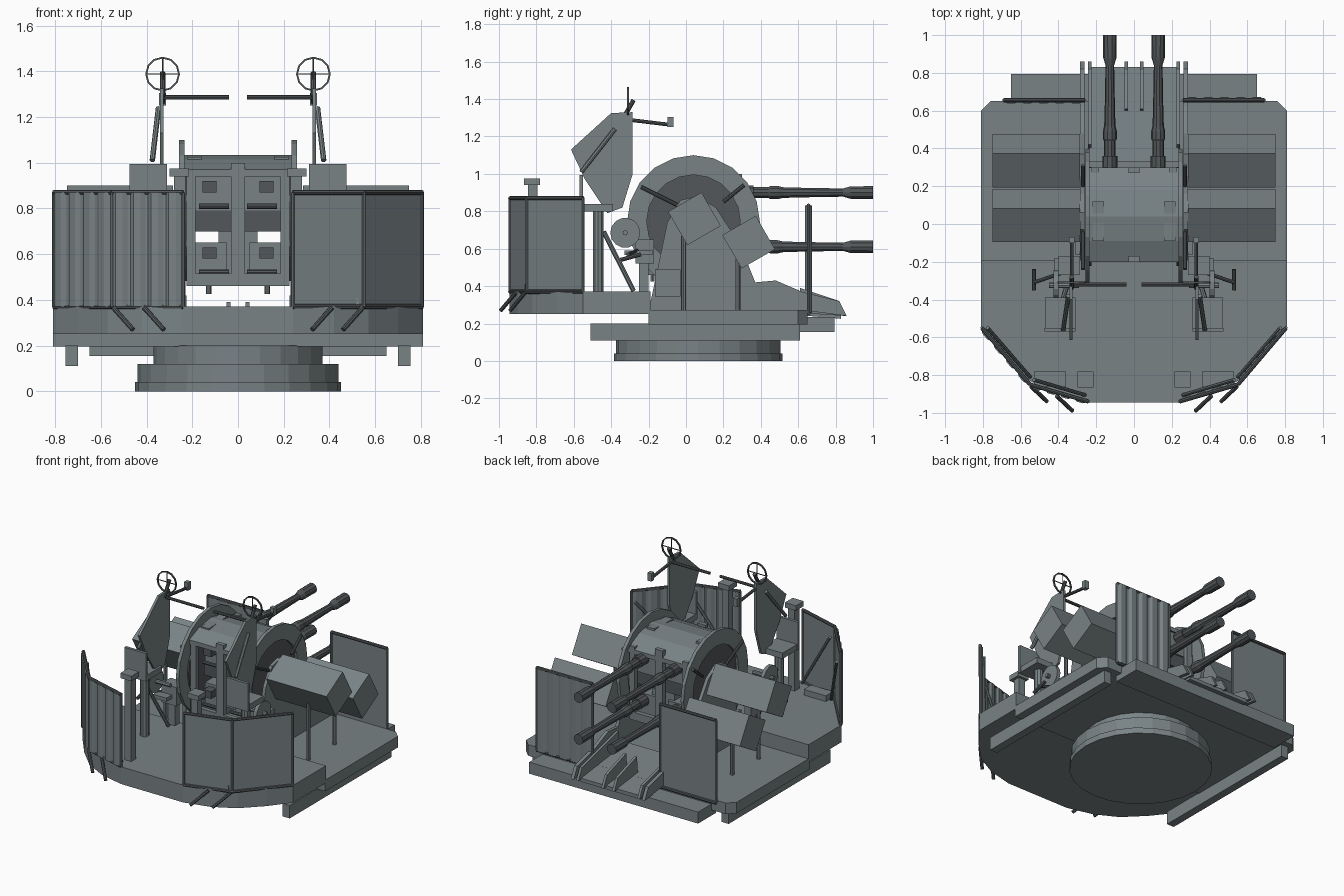
import bpy, bmesh, math
from mathutils import Vector, Matrix

if "Cube" in bpy.data.objects:
    bpy.data.objects.remove(bpy.data.objects["Cube"])


def material(name, rgb):
    m = bpy.data.materials.new(name)
    m.diffuse_color = (*rgb, 1)
    m.use_nodes = True
    m.node_tree.nodes["Principled BSDF"].inputs["Base Color"].default_value = m.diffuse_color
    return m


PAINT = material("grey_paint", (.19, .225, .235))
STEEL = material("dark_steel", (.085, .095, .1))
DARK = ("gun_", "drum_disc", "ring_", "breech", "shield_stay", "drum_lever", "drum_stop",
        "sight_link", "sight_arm", "sight_stem", "training", "muzzle", "cradle_shelf")


def finish(name, bm, mirror=False):
    bmesh.ops.recalc_face_normals(bm, faces=bm.faces)
    me = bpy.data.meshes.new(name)
    bm.to_mesh(me)
    bm.free()
    me.materials.append(STEEL if name.startswith(DARK) or name.endswith("_rim") else PAINT)
    ob = bpy.data.objects.new(name, me)
    bpy.context.collection.objects.link(ob)
    if mirror:
        ob.modifiers.new("mirror", 'MIRROR').use_mirror_merge = False
    return ob


def prism(name, pts, axis, a, b, mirror=False):
    """Extrude a closed 2D outline along x (points are y,z), y (x,z) or z (x,y)."""
    put = {'x': lambda p, t: (t, p[0], p[1]),
           'y': lambda p, t: (p[0], t, p[1]),
           'z': lambda p, t: (p[0], p[1], t)}[axis]
    bm = bmesh.new()
    lo = [bm.verts.new(put(p, a)) for p in pts]
    hi = [bm.verts.new(put(p, b)) for p in pts]
    bm.faces.new(lo)
    bm.faces.new(hi)
    for i in range(len(pts)):
        j = (i + 1) % len(pts)
        bm.faces.new((lo[i], lo[j], hi[j], hi[i]))
    return finish(name, bm, mirror)


def box(name, x, y, z, mirror=False):
    return prism(name, [(x[0], y[0]), (x[1], y[0]), (x[1], y[1]), (x[0], y[1])],
                 'z', z[0], z[1], mirror)


def lathe(name, origin, axis, prof, n=12, mirror=False):
    """Solid of revolution: prof is a list of (distance along axis, radius)."""
    rot = Vector(axis).to_track_quat('Z', 'Y').to_matrix().to_4x4()
    mat = Matrix.Translation(origin) @ rot
    bm = bmesh.new()
    rings = [[bm.verts.new(mat @ Vector((r * math.cos(2 * math.pi * k / n),
                                         r * math.sin(2 * math.pi * k / n), d)))
              for k in range(n)] for d, r in prof]
    bm.faces.new(rings[0])
    bm.faces.new(rings[-1])
    for p, q in zip(rings, rings[1:]):
        for k in range(n):
            j = (k + 1) % n
            bm.faces.new((p[k], p[j], q[j], q[k]))
    return finish(name, bm, mirror)


def rod(name, a, b, r=0.01, n=8, mirror=False):
    d = Vector(b) - Vector(a)
    return lathe(name, a, d, [(0, r), (d.length, r)], n, mirror)


def ring(name, c, axis, r_in, r_out, t0, t1, n, mirror=False):
    """Flat annular plate around the x or y axis."""
    bm = bmesh.new()
    loops = []
    for k in range(n):
        u, v = math.cos(2 * math.pi * k / n), math.sin(2 * math.pi * k / n)
        loops.append([bm.verts.new((t, c[1] + r * u, c[2] + r * v) if axis == 'x'
                                   else (c[0] + r * u, t, c[2] + r * v))
                      for r, t in ((r_in, t0), (r_out, t0), (r_out, t1), (r_in, t1))])
    for k in range(n):
        p, q = loops[k], loops[(k + 1) % n]
        for i in range(4):
            j = (i + 1) % 4
            bm.faces.new((p[i], p[j], q[j], q[i]))
    return finish(name, bm, mirror)


def corrugated(name, p0, p1, z0, z1, side, ribs=4):
    """Sheet that is flat on one face and ribbed on the other, with rim tubes."""
    a, b = Vector(p0), Vector(p1)
    d = b - a
    nrm = Vector((d.y, -d.x)).normalized() * side
    pts = [a, b]
    for k in reversed(range(ribs)):
        for f, h in ((0.95, .006), (0.75, .018), (0.35, .018), (0.1, .006)):
            pts.append(a + d * (k + f) / ribs + nrm * h)
    prism(name, [tuple(p) for p in pts], 'z', z0, z1)
    for z in (z0, z1):
        rod(name + "_rim", (*a, z), (*b, z), 0.011)
    for p in (a, b):
        rod(name + "_edge", (*p, z0), (*p, z1), 0.008)


# turntable ring and deck
lathe("turntable", (0, .065, 0), (0, 0, 1),
      [(0, .45), (.04, .45), (.04, .44), (.12, .44), (.12, .37), (.2, .37)], 24)
half = [(.81, -.2), (.81, .6), (.76, .65)]
prism("front_deck", half + [(-x, y) for x, y in reversed(half)], 'z', .195, .272)
half = [(.24, -.945), (.42, -.9), (.57, -.82), (.7, -.69), (.81, -.55), (.81, -.19)]
prism("rear_deck", half + [(-x, y) for x, y in reversed(half)], 'z', .25, .37)
box("deck_rail", (.7, .755), (-.51, .61), (.11, .2), True)
box("loading_step", (-.65, .65), (.6, .795), (.155, .235))

# splinter shields: ribs face outward on one side, inward on the other
for s in (1, -1):
    a, m, b = (s * .24, -.94), (s * .55, -.85), (s * .805, -.55)
    corrugated("rear_shield_inner", a, m, .37, .87, -1)
    corrugated("rear_shield_outer", m, b, .37, .87, -1)
    corrugated("forward_shield", (s * .26, .655), (s * .69, .655), .255, .83, -1, 5)
for x, y in ((.41, -.91), (.545, -.86)):
    rod("shield_stay", (x, y, .365), (x - .085, y - .08, .27), .011, mirror=True)
rod("shield_brace", (.775, -.55, .8), (.55, -.81, .38), .01, mirror=True)
rod("shield_brace", (.53, -.825, .8), (.26, -.905, .38), .01, mirror=True)

# drum: rings, side discs and curved cover
C = (0, .04, .745)
ring("drum_ring", C, 'x', .25, .355, .235, .258, 20, True)
lathe("drum_disc", (.225, .04, .745), (1, 0, 0), [(0, .262), (.015, .262)], 20, True)
prism("drum_cover", [(-.2, .94), (-.2, .97), (-.09, 1.015), (.04, 1.035), (.18, 1.01),
                     (.3, .95), (.3, .92), (.18, .98), (.04, 1.005), (-.09, .985)],
      'x', -.24, .24)
prism("cover_hatch", [(-.09, 1.0), (.12, 1.0), (.12, 1.035), (-.09, 1.025)],
      'x', .16, .22, True)
for y in (-.2, .27):
    box("cradle_upright", (.185, .225), (y, y + .03), (.46, .97), True)
    box("cradle_centre_post", (-.03, .03), (y, y + .03), (.47, 1.0))
    box("cradle_sill", (-.22, .22), (y, y + .03), (.46, .515))
box("cradle_shelf", (-.19, .19), (-.1, .26), (.7, .79))
rod("sill_pin", (.128, -.18, .425), (.128, -.18, .47), .011, mirror=True)

# trunnion supports with forward fins
prism("trunnion_support", [(-.2, .272), (-.18, .36), (-.1, .74), (-.03, .86), (.06, .88),
                           (.16, .82), (.29, .62), (.37, .42), (.48, .43), (.62, .37),
                           (.82, .32), (.86, .24), (.62, .272)], 'x', .262, .285, True)
prism("inner_fin", [(.6, .27), (.61, .39), (.82, .32), (.86, .24)], 'x', .032, .05, True)
prism("outer_fin", [(.4, .27), (.42, .42), (.62, .37), (.82, .32), (.86, .24)],
      'x', .226, .244, True)
prism("front_ramp", [(.33, .27), (.33, .31), (.83, .25), (.83, .225)], 'x', -.235, .235)
box("support_junction_box", (.285, .31), (-.165, -.03), (.345, .49), True)
rod("drum_lever", (.27, -.24, .93), (.27, -.04, .83), .01, mirror=True)
rod("drum_stop", (.27, .2, .85), (.27, .31, .94), .01, mirror=True)

# four guns
for z in (.9, .61):
    lathe("gun_barrel", (.128, 0, z), (0, 1, 0),
          [(.28, .04), (.36, .04), (.36, .03), (.44, .03), (.45, .037), (.49, .037),
           (.52, .03), (.62, .027), (.84, .023), (.88, .035), (1.0, .036)], 10, True)
    box("gun_breech", (.095, .155), (-.16, -.1), (z - .03, z + .02), True)
    rod("breech_handle", (.04, -.14, z - .09), (.17, -.14, z - .09), .012, mirror=True)
box("upper_receiver", (.03, .185), (-.1, .27), (.79, .945), True)
box("lower_receiver", (.05, .185), (-.1, .27), (.51, .65), True)
box("receiver_web", (.0, .085), (-.08, .25), (.51, .72), True)

# tilted ammunition boxes and their posts
for cy, cz in ((.045, .76), (.335, .635)):
    pts = []
    for k in range(4):
        t = math.radians(30 + 45 + 90 * k)
        pts.append((cy + .146 * math.cos(t), cz + .146 * math.sin(t)))
    prism("ammunition_box", pts, 'x', .285, .748, True)
    low = min(pts, key=lambda p: p[1])
    rod("ammo_box_post", (.55, low[0] - .02, .27), (.55, low[0] - .02, low[1] + .05),
        .013, mirror=True)

# crew seats
box("seat_pan", (.31, .47), (-.555, -.39), (.8, .84), True)
box("seat_back", (.31, .475), (-.57, -.55), (.8, .995), True)
rod("seat_pedestal", (.39, -.47, .37), (.39, -.47, .8), .03, 10, True)
rod("seat_brace", (.39, -.44, .69), (.34, -.28, .375), .013, mirror=True)
box("foot_rest", (.36, .53), (-.86, -.78), (.37, .41), True)
box("corner_post", (.23, .28), (-.845, -.795), (.37, .94), True)
box("corner_post_cap", (.215, .3), (-.865, -.78), (.94, .975), True)

# elevation handwheel and gearbox
lathe("handwheel", (.40, -.325, .685), (1, 0, 0), [(0, .08), (.025, .08)], 14, True)
rod("handwheel_shaft", (.29, -.325, .685), (.45, -.325, .685), .014, mirror=True)
box("gearbox", (.285, .4), (-.27, -.17), (.52, .65), True)
box("gearbox_pedal", (.32, .42), (-.33, -.18), (.565, .59), True)
box("gearbox_post", (.31, .36), (-.25, -.2), (.37, .52), True)

# sight shields and ring sights
prism("sight_shield", [(-.615, 1.13), (-.4, 1.325), (-.285, 1.33), (-.285, 1.0),
                       (-.34, .82), (-.42, .79), (-.54, .97)], 'x', .325, .342, True)
rod("shield_rib", (.375, -.56, 1.01), (.348, -.38, 1.24), .012, mirror=True)
rod("sight_stem", (.33, -.34, 1.29), (.33, -.28, 1.395), .012, mirror=True)
ring("ring_sight", (.33, 0, 1.388), 'y', .068, .076, -.315, -.305, 12, True)
rod("ring_wire_across", (.258, -.31, 1.388), (.402, -.31, 1.388), .003, 6, True)
rod("ring_wire_up", (.33, -.31, 1.316), (.33, -.31, 1.46), .003, 6, True)
rod("sight_arm", (.33, -.33, 1.292), (.33, -.08, 1.262), .01, mirror=True)
box("sight_block", (.315, .345), (-.1, -.068), (1.25, 1.305), True)
rod("sight_link", (.04, -.32, 1.286), (.33, -.32, 1.286), .01, mirror=True)
rod("training_crank", (.33, -.24, .6), (.53, -.31, .57), .01, mirror=True)
rod("training_crank_grip", (.53, -.35, .54), (.53, -.24, .57), .011, mirror=True)
